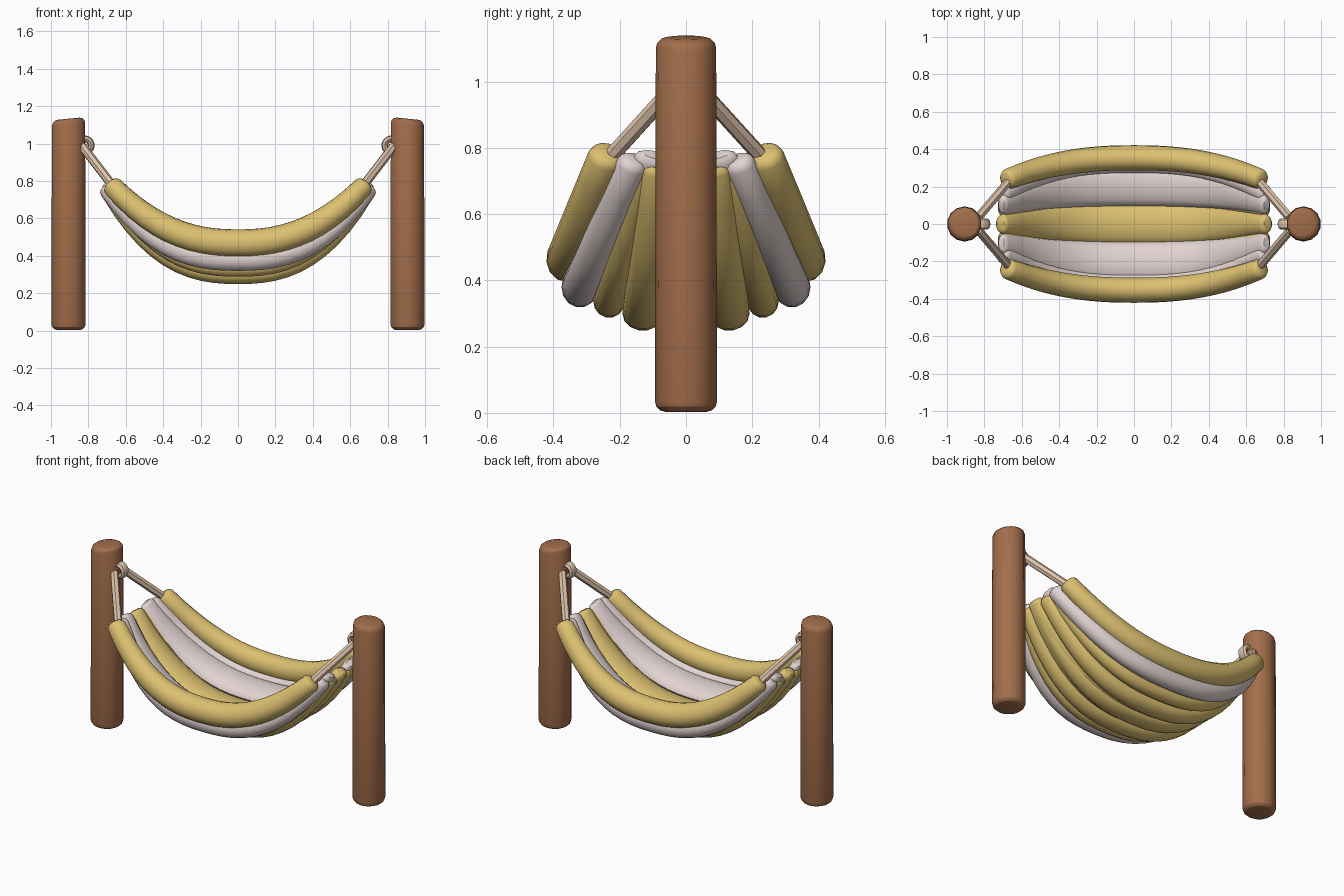
import bpy, bmesh, math
from mathutils import Vector

cube = bpy.data.objects.get("Cube")
if cube:
    bpy.data.objects.remove(cube, do_unlink=True)


def material(name, rgb):
    m = bpy.data.materials.new(name)
    m.use_nodes = True
    m.diffuse_color = (*rgb, 1)
    m.node_tree.nodes["Principled BSDF"].inputs["Base Color"].default_value = (*rgb, 1)
    return m


yellow = material("mustard cloth", (0.72, 0.53, 0.165))
white = material("pale cloth", (0.76, 0.655, 0.645))
wood = material("brown wood", (0.365, 0.155, 0.07))
hemp = material("rope tan", (0.74, 0.55, 0.41))


def finish(bm, name, mat, angle=40):
    bmesh.ops.recalc_face_normals(bm, faces=bm.faces)
    mesh = bpy.data.meshes.new(name)
    bm.to_mesh(mesh)
    bm.free()
    ob = bpy.data.objects.new(name, mesh)
    bpy.context.collection.objects.link(ob)
    mesh.materials.append(mat)
    bpy.ops.object.select_all(action='DESELECT')
    ob.select_set(True)
    bpy.context.view_layer.objects.active = ob
    bpy.ops.object.shade_smooth_by_angle(angle=math.radians(angle))


def skin(rings, name, mat):
    """Join rings of points into a closed tube."""
    bm = bmesh.new()
    loops = [[bm.verts.new(p) for p in ring] for ring in rings]
    n = len(loops[0])
    for a, b in zip(loops, loops[1:]):
        for i in range(n):
            j = (i + 1) % n
            bm.faces.new((a[i], a[j], b[j], b[i]))
    bm.faces.new(loops[0])
    bm.faces.new(loops[-1])
    finish(bm, name, mat)


def roll(name, mat, reach, mid, end, mid_size, end_size, tilt=0, power=2.55):
    """Hanging padded strip: mid and end are (y, z), sizes are half width and half thickness."""
    steps, sides = 22, 14
    # stations along the strip, with extra shrunken rings rounding each end
    stations = [(-1 + 2 * i / steps, 1, 0) for i in range(steps + 1)]
    stations = [(-1, 0.6, -0.025), (-1, 0.88, -0.015)] + stations + [(1, 0.88, 0.015), (1, 0.6, 0.025)]
    rings = []
    for t, scale, push in stations:
        s = abs(t) ** power
        ds = power * abs(t) ** (power - 1) * (1 if t > 0 else -1)
        mix = lambda a, b: a + (b - a) * s
        pos = Vector((reach * t, mix(mid[0], end[0]), mix(mid[1], end[1])))
        tan = Vector((reach, (end[0] - mid[0]) * ds, (end[1] - mid[1]) * ds)).normalized()
        up = tan.cross(Vector((0, 1, 0))).normalized()
        across = up.cross(tan)
        u = across * math.cos(tilt) + up * math.sin(tilt)
        v = up * math.cos(tilt) - across * math.sin(tilt)
        w, h = mix(mid_size[0], end_size[0]) * scale, mix(mid_size[1], end_size[1]) * scale
        rings.append([pos + tan * push + u * w * math.cos(a) + v * h * math.sin(a)
                      for a in (math.tau * k / sides for k in range(sides))])
    skin(rings, name, mat)


def rod(name, mat, a, b, radius, sides=7):
    a, b = Vector(a), Vector(b)
    q = (b - a).to_track_quat('Z', 'Y')
    rings = [[p + q @ Vector((radius * math.cos(math.tau * k / sides),
                              radius * math.sin(math.tau * k / sides), 0))
              for k in range(sides)] for p in (a, b)]
    skin(rings, name, mat)


# Cloth strips, central pair first and then mirrored front and back
roll("centre_strip", yellow, 0.70, (0, 0.325), (0, 0.745), (0.115, 0.055), (0.055, 0.04))
roll("centre_under_strip", yellow, 0.70, (0, 0.29), (0, 0.73), (0.065, 0.042), (0.035, 0.03))
for s, side in ((-1, "front"), (1, "back")):
    roll(side + "_edge_strip", yellow, 0.67, (s * 0.354, 0.468), (s * 0.242, 0.77),
         (0.067, 0.074), (0.055, 0.055), s * 0.3, 2.35)
    roll(side + "_pale_strip", white, 0.695, (s * 0.32, 0.38), (s * 0.163, 0.748),
         (0.056, 0.062), (0.048, 0.045))
    roll(side + "_pale_inner_strip", white, 0.695, (s * 0.2, 0.375), (s * 0.105, 0.76),
         (0.105, 0.042), (0.055, 0.032), s * 0.15)
    roll(side + "_outer_under_strip", yellow, 0.68, (s * 0.232, 0.337), (s * 0.13, 0.735),
         (0.048, 0.05), (0.042, 0.032))
    roll(side + "_inner_under_strip", yellow, 0.695, (s * 0.13, 0.3), (s * 0.085, 0.728),
         (0.062, 0.052), (0.05, 0.034))

for s, side in ((-1, "right"), (1, "left")):
    # Post with softened rims and a top that slopes down on the outer side
    bm = bmesh.new()
    bmesh.ops.create_cone(bm, cap_ends=True, segments=14, radius1=0.094, radius2=0.091, depth=1.13)
    bmesh.ops.translate(bm, verts=bm.verts, vec=(s * 0.906, 0, 0.568))
    rims = [e for e in bm.edges if abs(e.verts[0].co.z - e.verts[1].co.z) < 0.01]
    bmesh.ops.bevel(bm, geom=rims, offset=0.032, segments=3, affect='EDGES', profile=0.5)
    for v in bm.verts:
        if v.co.z > 1:
            v.co.z -= (s * v.co.x - 0.906) * 0.1
    finish(bm, side + "_post", wood, 30)

    # Rope ring tied on the inner face of the post
    rings = []
    for i in range(13):
        a = math.pi * (0.5 + i / 12)
        out = Vector((s * math.cos(a), 0, math.sin(a)))
        rings.append([Vector((s * 0.82, 0, 0.99)) + out * (0.035 + 0.018 * math.cos(b))
                      + Vector((0, 0.03 * math.sin(b), 0))
                      for b in (math.tau * k / 8 for k in range(8))])
    skin(rings, side + "_rope_ring", hemp)

    # Ropes down to the two edge strips
    for f, end in ((-1, "front"), (1, "back")):
        rod(side + "_" + end + "_rope", hemp, (s * 0.832, f * 0.035, 0.985),
            (s * 0.665, f * 0.232, 0.768), 0.024)
